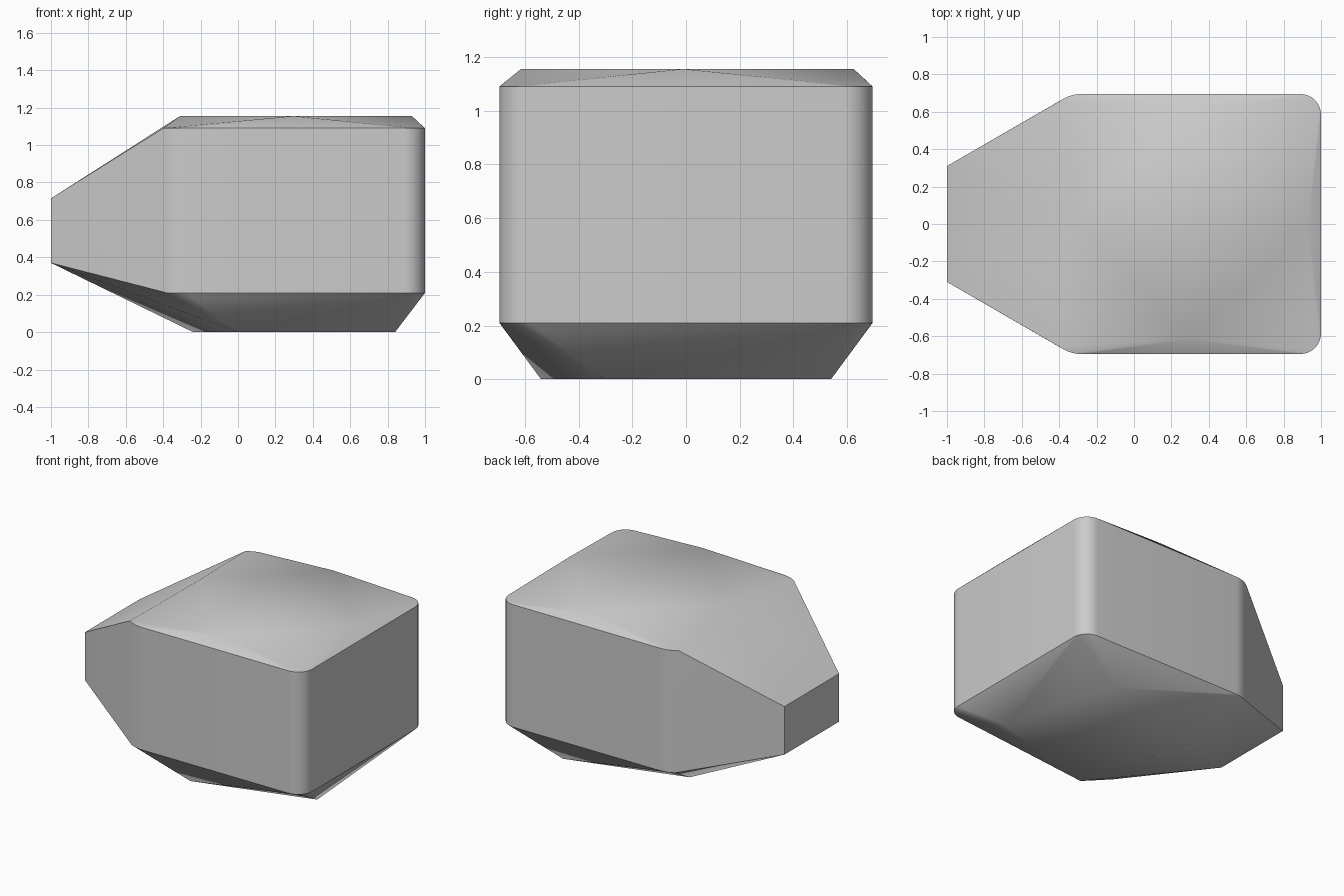
import bpy, bmesh, math
from math import cos, sin, radians

cube = bpy.data.objects.get("Cube")
if cube:
    bpy.data.objects.remove(cube, do_unlink=True)

HALF = 0.695                 # half width of the body
RIM_LOW, RIM_HIGH = 0.21, 1.09
CROWN = 1.155


def arc(cx, r, start, end, steps=8):
    """Rounded corner tangent to the side wall, as (x, y) pairs."""
    angles = [radians(start + (end - start) * i / steps) for i in range(steps + 1)]
    return [(cx + r * cos(a), HALF - r + r * sin(a)) for a in angles]


def turned_square(cx, cy, dx, dy, z):
    """Square given by its centre and one corner offset."""
    return [(cx + x, cy + y, z)
            for x, y in ((dx, dy), (-dy, dx), (-dx, -dy), (dy, -dx))]


# Rims of the straight walls, rounded at all four body corners
outline = arc(0.89, 0.11, 0, 90) + arc(-0.28, 0.2, 90, 120)
points = []
for side in (1, -1):
    for x, y in outline:
        points += [(x, side * y, RIM_LOW), (x, side * y, RIM_HIGH)]
    points.append((-0.4, side * 0.656, RIM_HIGH))
    # Small flat end of the tapered nose
    points += [(-1, side * 0.31, z) for z in (0.37, 0.715)]

# Faceted crown and base
points += turned_square(0.31, 0.005, 0.62, -0.015, CROWN)
points += turned_square(0.3, 0, 0.54, -0.3, 0)

# Wrap the points into one faceted solid
bm = bmesh.new()
for p in points:
    bm.verts.new(p)
hull = bmesh.ops.convex_hull(bm, input=bm.verts)
spare = {g for g in hull["geom_interior"] + hull["geom_unused"]
         if isinstance(g, bmesh.types.BMVert)}
bmesh.ops.delete(bm, geom=list(spare), context="VERTS")
bmesh.ops.dissolve_limit(bm, angle_limit=radians(0.3),
                         verts=bm.verts, edges=bm.edges)
bmesh.ops.recalc_face_normals(bm, faces=bm.faces)

mesh = bpy.data.meshes.new("faceted_stone")
bm.to_mesh(mesh)
bm.free()
stone = bpy.data.objects.new("faceted_stone", mesh)
bpy.context.collection.objects.link(stone)

# Plain grey
grey = bpy.data.materials.new("light_grey")
grey.use_nodes = True
colour = (0.6, 0.6, 0.6, 1)
grey.diffuse_color = colour
grey.node_tree.nodes["Principled BSDF"].inputs["Base Color"].default_value = colour
mesh.materials.append(grey)

bpy.ops.object.select_all(action="DESELECT")
stone.select_set(True)
bpy.context.view_layer.objects.active = stone
bpy.ops.object.shade_smooth_by_angle(angle=radians(30))
